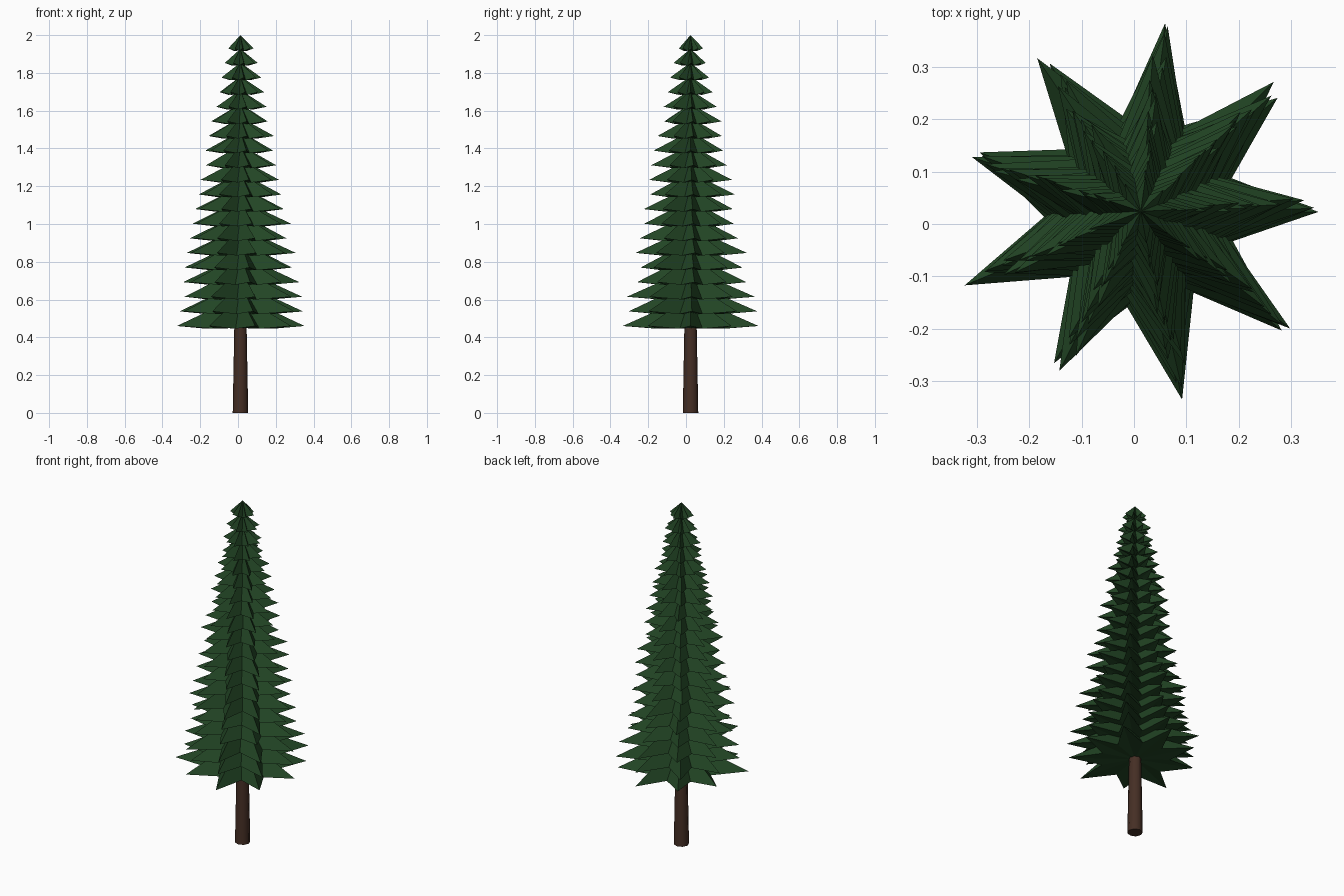
import bpy, bmesh, math, random

random.seed(4)
cube = bpy.data.objects.get("Cube")
if cube:
    bpy.data.objects.remove(cube)

CX, CY = 0.013, 0.024      # tree axis
TIERS, POINTS = 20, 9


def material(name, color):
    m = bpy.data.materials.new(name)
    m.use_nodes = True
    m.diffuse_color = color
    bsdf = m.node_tree.nodes["Principled BSDF"]
    bsdf.inputs["Base Color"].default_value = color
    bsdf.inputs["Roughness"].default_value = 0.9
    return m


def add_object(name, bm, mat):
    bmesh.ops.recalc_face_normals(bm, faces=bm.faces)
    mesh = bpy.data.meshes.new(name)
    bm.to_mesh(mesh)
    bm.free()
    mesh.materials.append(mat)
    ob = bpy.data.objects.new(name, mesh)
    ob.location = (CX, CY, 0)
    bpy.context.collection.objects.link(ob)
    return ob


needle_green = material("needle green", (0.016, 0.060, 0.018, 1))
bark_brown = material("bark brown", (0.060, 0.028, 0.018, 1))


def star_tier(name, z, radius, height):
    """Closed star-shaped cone: long tips alternate with short notches."""
    bm = bmesh.new()
    apex = bm.verts.new((0, 0, z + height))
    base = bm.verts.new((0, 0, z - 0.01))
    turn = random.uniform(-1, 1) * math.radians(2)
    ring = []
    for i in range(POINTS * 2):
        tip = i % 2 == 0
        a = math.pi * i / POINTS + math.radians(2.5) + turn
        a += random.uniform(-1, 1) * math.radians(2)
        r = radius * (random.uniform(0.85, 1.02) if tip else 0.5)
        ring.append(bm.verts.new((r * math.cos(a), r * math.sin(a),
                                  z if tip else z - 0.014)))
    for a, b in zip(ring, ring[1:] + ring[:1]):
        bm.faces.new((a, b, apex))
        bm.faces.new((b, a, base))
    return add_object(name, bm, needle_green)


# Foliage tiers, wide at the bottom and narrow at the top
for t in range(TIERS):
    f = t / (TIERS - 1)
    radius = 0.37 - 0.27 * f - 0.03 * f ** 4
    star_tier(f"foliage_tier_{t + 1:02d}", 0.46 + 1.47 * f, radius,
              0.16 - 0.09 * f)

# Tapered trunk running up inside the foliage
bm = bmesh.new()
bmesh.ops.create_cone(bm, cap_ends=True, segments=8, radius1=0.041,
                      radius2=0.006, depth=1.9)
bmesh.ops.translate(bm, verts=bm.verts, vec=(0, 0, 0.95))
trunk = add_object("trunk", bm, bark_brown)
bpy.context.view_layer.objects.active = trunk
trunk.select_set(True)
bpy.ops.object.shade_smooth_by_angle(angle=math.radians(50))
